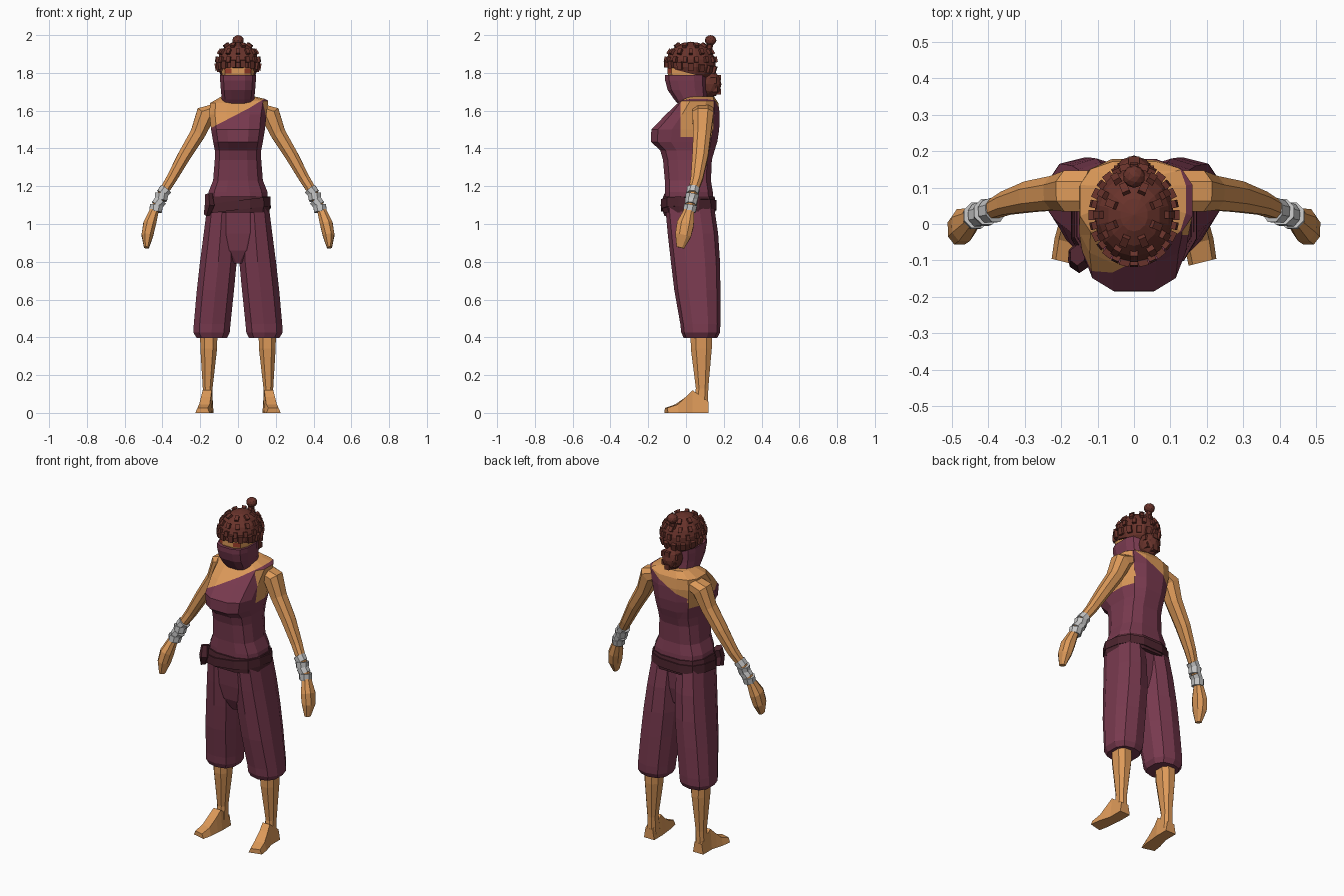
import bpy, bmesh, math
from mathutils import Vector, Matrix

if "Cube" in bpy.data.objects:
    bpy.data.objects.remove(bpy.data.objects["Cube"])


def material(name, col):
    m = bpy.data.materials.new(name)
    m.diffuse_color = (*col, 1)
    m.use_nodes = True
    m.node_tree.nodes["Principled BSDF"].inputs["Base Color"].default_value = m.diffuse_color
    return m


SKIN = material("skin", (0.72, 0.32, 0.10))
CLOTH = material("plum_cloth", (0.19, 0.042, 0.078))
BELT = material("dark_belt", (0.075, 0.018, 0.028))
HAIR = material("brown_hair", (0.14, 0.033, 0.024))
WRAP = material("grey_wrap", (0.55, 0.55, 0.55))
EYE = material("red_eye", (0.35, 0.05, 0.025))


def finish(name, bm, *mats):
    bmesh.ops.recalc_face_normals(bm, faces=bm.faces)
    me = bpy.data.meshes.new(name)
    bm.to_mesh(me)
    bm.free()
    for m in mats:
        me.materials.append(m)
    ob = bpy.data.objects.new(name, me)
    bpy.context.collection.objects.link(ob)
    return ob


def tube(pts, n=8, p=1.0, level=False):
    """Capped loft through (x, y, z, half width, half depth) rings."""
    bm = bmesh.new()
    rings = []
    for i, (x, y, z, a, b) in enumerate(pts):
        c, u, v = Vector((x, y, z)), Vector((1, 0, 0)), Vector((0, 1, 0))
        if not level:
            t = Vector(pts[min(i + 1, len(pts) - 1)][:3]) - Vector(pts[max(i - 1, 0)][:3])
            t.normalize()
            v = (v - t * v.dot(t)).normalized()
            u = v.cross(t)
        ring = []
        for k in range(n):
            ang = 2 * math.pi * (k + 0.5) / n
            co, si = math.cos(ang), math.sin(ang)
            ring.append(bm.verts.new(c + u * a * math.copysign(abs(co) ** p, co)
                                     + v * b * math.copysign(abs(si) ** p, si)))
        rings.append(ring)
    for r, q in zip(rings, rings[1:]):
        for k in range(n):
            bm.faces.new((r[k], r[(k + 1) % n], q[(k + 1) % n], q[k]))
    bm.faces.new(rings[0])
    bm.faces.new(rings[-1])
    bm.normal_update()
    return bm


def stack(rows, n=12, p=0.75, s=1):
    """Level loft from (z, x0, x1, y0, y1) extents."""
    return tube([(s * (x0 + x1) / 2, (y0 + y1) / 2, z, (x1 - x0) / 2, (y1 - y0) / 2)
                 for z, x0, x1, y0, y1 in rows], n, p, True)


def sym(rows):
    return [(z, -w, w, y0, y1) for z, w, y0, y1 in rows]


def cut(bm, co, no, clear=False):
    bmesh.ops.bisect_plane(bm, geom=bm.verts[:] + bm.edges[:] + bm.faces[:],
                           plane_co=co, plane_no=no, clear_inner=clear)


# Torso with one-shouldered top: skin above the diagonal and in the armholes
bm = stack(sym([(1.10, .163, -.115, .15), (1.17, .16, -.115, .145), (1.23, .135, -.115, .135),
                (1.34, .126, -.125, .14), (1.39, .126, -.14, .155), (1.435, .135, -.19, .17),
                (1.50, .146, -.188, .18), (1.58, .155, -.11, .182), (1.64, .152, -.045, .174),
                (1.675, .09, 0, .15)]), p=0.7)
cut(bm, (-.14, 0, 1.51), (-.52, 0, 1))
for co, no in (((0, -.03, 0), (0, 1, 0)), ((0, .145, 0), (0, 1, 0)), ((0, 0, 1.46), (0, 0, 1))):
    cut(bm, co, no)
for f in bm.faces:
    c = f.calc_center_median()
    bare = c.z > 1.51 + .52 * (c.x + .14) + .001
    hole = abs(c.x) > .11 and -.03 < c.y < .145 and 1.46 < c.z < 1.63
    f.material_index = int(bare or hole)
for v in bm.verts:
    if v.co.x > .09 and v.co.z > 1.62:
        v.co += Vector((.012, 0, .012))
finish("torso", bm, CLOTH, SKIN)

# Trousers
finish("trouser_hips", stack(sym([(1.13, .162, -.112, .14), (.95, .165, -.092, .13),
                                  (.86, .11, -.075, .11), (.79, .02, -.04, .06)])), CLOTH)
leg = [(1.12, .0, .163, -.112, .145), (.95, .0, .185, -.097, .17), (.80, .003, .205, -.08, .18),
       (.65, .017, .222, -.062, .182), (.47, .036, .238, -.03, .182), (.425, .04, .24, -.025, .18),
       (.397, .055, .222, -.012, .165)]

# Arm path from shoulder to fingertips
arm = [(.12, .09, 1.60, .04, .06), (.172, .09, 1.58, .056, .06), (.212, .085, 1.48, .043, .05),
       (.285, .075, 1.36, .037, .045), (.352, .057, 1.24, .03, .034), (.395, .037, 1.17, .026, .026),
       (.44, .02, 1.08, .024, .026), (.468, -.003, 1.0, .036, .048), (.48, -.015, .94, .033, .045),
       (.484, -.03, .875, .014, .022)]

for s, side in ((1, "left"), (-1, "right")):
    finish(side + "_trouser_leg", stack(leg, 10, .8, s), CLOTH)
    finish(side + "_arm", tube([(s * x, y, z, a, b) for x, y, z, a, b in arm], 8, .85), SKIN)
    # Lower leg and foot
    finish(side + "_shin", stack([(.46, .105, .205, .02, .14), (.34, .108, .202, .022, .14),
                                  (.13, .133, .188, .05, .12), (.07, .132, .19, .04, .12),
                                  (.0, .13, .195, .03, .12)], 8, .8, s), SKIN)
    finish(side + "_foot", tube([(s * .163, .118, .04, .04, .056), (s * .163, .04, .055, .042, .078),
                                 (s * .17, 0, .04, .045, .057), (s * .18, -.05, .024, .054, .033),
                                 (s * .188, -.105, .016, .052, .021)][::-1], 4), SKIN)
    # The foot's four-sided rings stand upright so the sole is flattened below
    foot = bpy.data.objects[side + "_foot"]
    fm = bmesh.new()
    path = [(.163, .118, .034, .06), (.163, .035, .034, .12), (.17, 0, .037, .085),
            (.178, -.05, .04, .045), (.188, -.105, .038, .026)]
    rings = [[fm.verts.new((s * (x + i * w), y + i * w * .25 * (y < 0), z))
              for i, z in ((-1, 0), (1, 0), (.7, h), (-.7, h))] for x, y, w, h in path]
    for r, q in zip(rings, rings[1:]):
        for k in range(4):
            fm.faces.new((r[k], r[(k + 1) % 4], q[(k + 1) % 4], q[k]))
    fm.faces.new(rings[0])
    fm.faces.new(rings[-1])
    bmesh.ops.recalc_face_normals(fm, faces=fm.faces)
    fm.to_mesh(foot.data)
    fm.free()
    # Wrist wraps, alternately tilted bands
    for i in range(4):
        c = Vector((s * .392, .036, 1.172)).lerp(Vector((s * .434, .021, 1.082)), i / 3)
        d = Vector((s * (.42 + .3 * (-1) ** i), -.15, -.9)).normalized() * .018
        r = .036 + .002 * (i % 2)
        finish(f"{side}_wrist_wrap_{i + 1}", tube([(*(c - d), r, r), (*(c + d), r - .003, r - .003)], 8), WRAP)

# Belt: main band, a crossing tilted band and a knot
finish("belt", stack(sym([(1.06, .17, -.125, .158), (1.10, .176, -.13, .162), (1.145, .168, -.125, .155)])), BELT)
bm = stack(sym([(1.075, .178, -.135, .166), (1.125, .176, -.135, .165)]))
for v in bm.verts:
    v.co.z += .12 * v.co.x * (1 if v.co.y < 0 else .3)
finish("belt_cross_band", bm, BELT)
finish("belt_knot", tube([(-.165, -.085, 1.05, .018, .03), (-.15, -.1, 1.1, .03, .035),
                          (-.155, -.085, 1.155, .022, .03)], 6), BELT)

# Head with eyes set on the front oblique facets
bm = stack(sym([(1.60, .06, -.0, .11), (1.72, .08, -.07, .11), (1.797, .088, -.1, .115),
                (1.822, .09, -.1, .12), (1.90, .085, -.08, .12)]), p=.7)
for f in bm.faces:
    c = f.calc_center_median()
    f.material_index = int(1.797 < c.z < 1.822 and c.y < -.05 and .03 < abs(c.x) < .07)
finish("head", bm, SKIN, EYE)

# Face mask and collar
finish("face_mask", stack(sym([(1.63, .082, -.04, .125), (1.66, .088, -.065, .115), (1.71, .093, -.1, .112),
                               (1.76, .097, -.113, .112), (1.788, .097, -.113, .112)]), p=.7), CLOTH)

# Hair cap, cut lower at the back
C, R = Vector((0, .025, 1.85)), Vector((.112, .132, .115))
bm = bmesh.new()
bmesh.ops.create_uvsphere(bm, u_segments=14, v_segments=9, radius=1,
                          matrix=Matrix.Translation(C) @ Matrix.Diagonal((*R, 1)))
cut(bm, (0, -.1, 1.828), (0, .25, 1), True)
edges = [e for e in bm.edges if e.is_boundary]
bmesh.ops.holes_fill(bm, edges=edges)
finish("hair_cap", bm, HAIR)

# Hair tufts in rows over the cap
bm = bmesh.new()
for row, (elev, count, size) in enumerate(((-9, 14, .034), (10, 14, .026), (32, 12, .026), (55, 8, .026))):
    for k in range(count):
        az = 2 * math.pi * (k + .5 * (row % 2)) / count
        el = math.radians(elev - (8 * math.sin(az) if row == 0 else 0))
        d = Vector((math.cos(el) * math.cos(az), math.cos(el) * math.sin(az), math.sin(el)))
        pos = C + d * R
        rot = d.to_track_quat('Z', 'Y').to_matrix().to_4x4()
        bmesh.ops.create_cube(bm, size=1, matrix=Matrix.Translation(pos) @ rot
                              @ Matrix.Diagonal((size * .8, size * 1.15, .022, 1)))
finish("hair_tufts", bm, HAIR)

# Nape bun and top knot
for name, pos, rad in (("nape_bun", (0, .128, 1.74), (.058, .06, .072)),
                       ("top_knot", (0, .13, 1.972), (.031, .031, .028))):
    bm = bmesh.new()
    bmesh.ops.create_icosphere(bm, subdivisions=2, radius=1,
                               matrix=Matrix.Translation(pos) @ Matrix.Diagonal((*rad, 1)))
    finish(name, bm, HAIR)
finish("top_knot_stem", tube([(0, .115, 1.90, .024, .024), (0, .13, 1.965, .014, .014)], 6), HAIR)
bm = bmesh.new()
for x, z in ((-.04, 1.76), (0, 1.775), (.04, 1.76), (-.03, 1.715), (.03, 1.715), (0, 1.70)):
    bmesh.ops.create_cube(bm, size=.03, matrix=Matrix.Translation((x, .17 - abs(x) * .6, z)))
finish("nape_bun_tufts", bm, HAIR)
